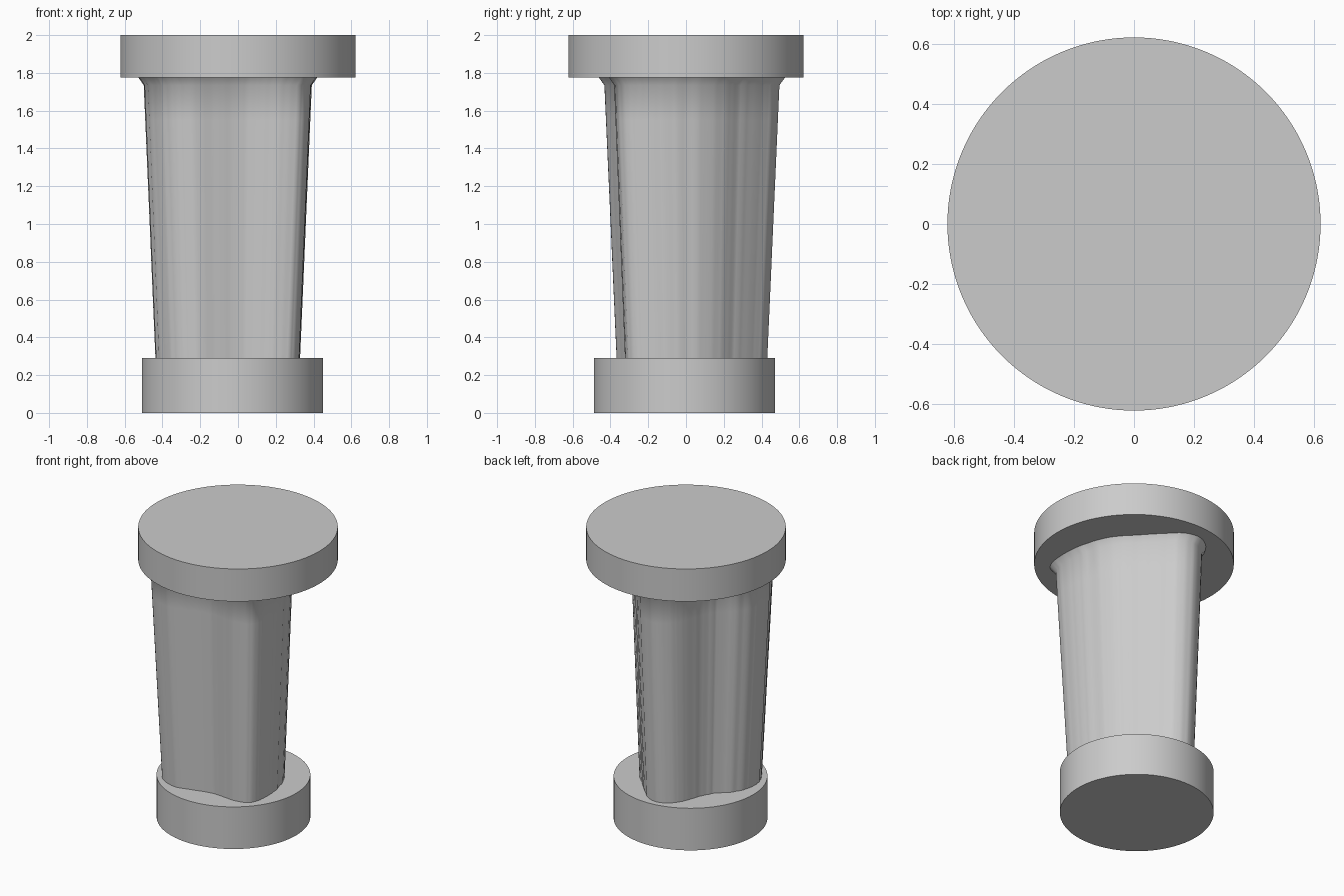
import bpy
import bmesh
import math
import random
from mathutils import Vector

if "Cube" in bpy.data.objects:
    bpy.data.objects.remove(bpy.data.objects["Cube"])

random.seed(4)

stone = bpy.data.materials.new("grey stone")
stone.diffuse_color = (0.6, 0.6, 0.6, 1)
stone.use_nodes = True
stone.node_tree.nodes["Principled BSDF"].inputs["Base Color"].default_value = stone.diffuse_color


def finish(obj, angle):
    obj.data.materials.append(stone)
    bpy.ops.object.select_all(action='DESELECT')
    obj.select_set(True)
    bpy.context.view_layer.objects.active = obj
    bpy.ops.object.shade_smooth_by_angle(angle=math.radians(angle))


def disc(name, x, y, z0, z1, radius):
    bpy.ops.mesh.primitive_cylinder_add(
        vertices=128, radius=radius, depth=z1 - z0, location=(x, y, (z0 + z1) / 2))
    obj = bpy.context.object
    obj.name = name
    finish(obj, 30)


def closed_spline(points, steps):
    """Catmull-Rom loop through the points."""
    out, n = [], len(points)
    for i in range(n):
        a, b, c, d = (Vector(points[(i + k) % n]) for k in (-1, 0, 1, 2))
        for j in range(steps):
            t = j / steps
            out.append(0.5 * (2 * b + (c - a) * t + (2 * a - 5 * b + 4 * c - d) * t * t
                              + (3 * b - a - 3 * c + d) * t ** 3))
    return out


# Round base and wider round cap
disc("base", -0.029, -0.008, 0.0, 0.29, 0.48)
disc("cap", 0.0, 0.0, 1.776, 2.0, 0.623)

# Trunk: rounded three-cornered outline, widening steadily upward
outline = [(-0.275, -0.355), (-0.20, -0.364), (-0.09, -0.335), (0.02, -0.31), (0.11, -0.315),
           (0.20, -0.32), (0.29, -0.292), (0.325, -0.19), (0.317, -0.03), (0.262, 0.13),
           (0.168, 0.24), (0.065, 0.35), (-0.005, 0.412), (-0.09, 0.427), (-0.165, 0.383),
           (-0.215, 0.305), (-0.25, 0.207), (-0.305, 0.11), (-0.385, 0.032), (-0.43, -0.075),
           (-0.427, -0.185), (-0.36, -0.305)]
centre = Vector((-0.055, 0.033))
levels = [(0.27, 1.0), (0.64, 1.042), (1.0, 1.082), (1.3, 1.116), (1.55, 1.144),
          (1.735, 1.165), (1.78, 1.25)]

section = closed_spline(outline, 8)
grooves = [random.uniform(-1, 1) for _ in section]  # fine upright bark grooves

bm = bmesh.new()
rings = []
for z, scale in levels:
    ring = []
    for p, g in zip(section, grooves):
        offset = (p - centre) * scale
        out = offset.normalized()
        # grooves are deeper on the two sides and fade out under the cap
        depth = (0.001 + 0.0022 * out.x ** 2) * (1 if z < 1.75 else 0.3)
        offset += out * g * depth
        ring.append(bm.verts.new((*(centre + offset), z)))
    rings.append(ring)
n = len(section)
for low, high in zip(rings, rings[1:]):
    for i in range(n):
        j = (i + 1) % n
        bm.faces.new((low[i], low[j], high[j], high[i]))
bm.normal_update()
mesh = bpy.data.meshes.new("trunk")
bm.to_mesh(mesh)
bm.free()
trunk = bpy.data.objects.new("trunk", mesh)
bpy.context.collection.objects.link(trunk)
finish(trunk, 40)
